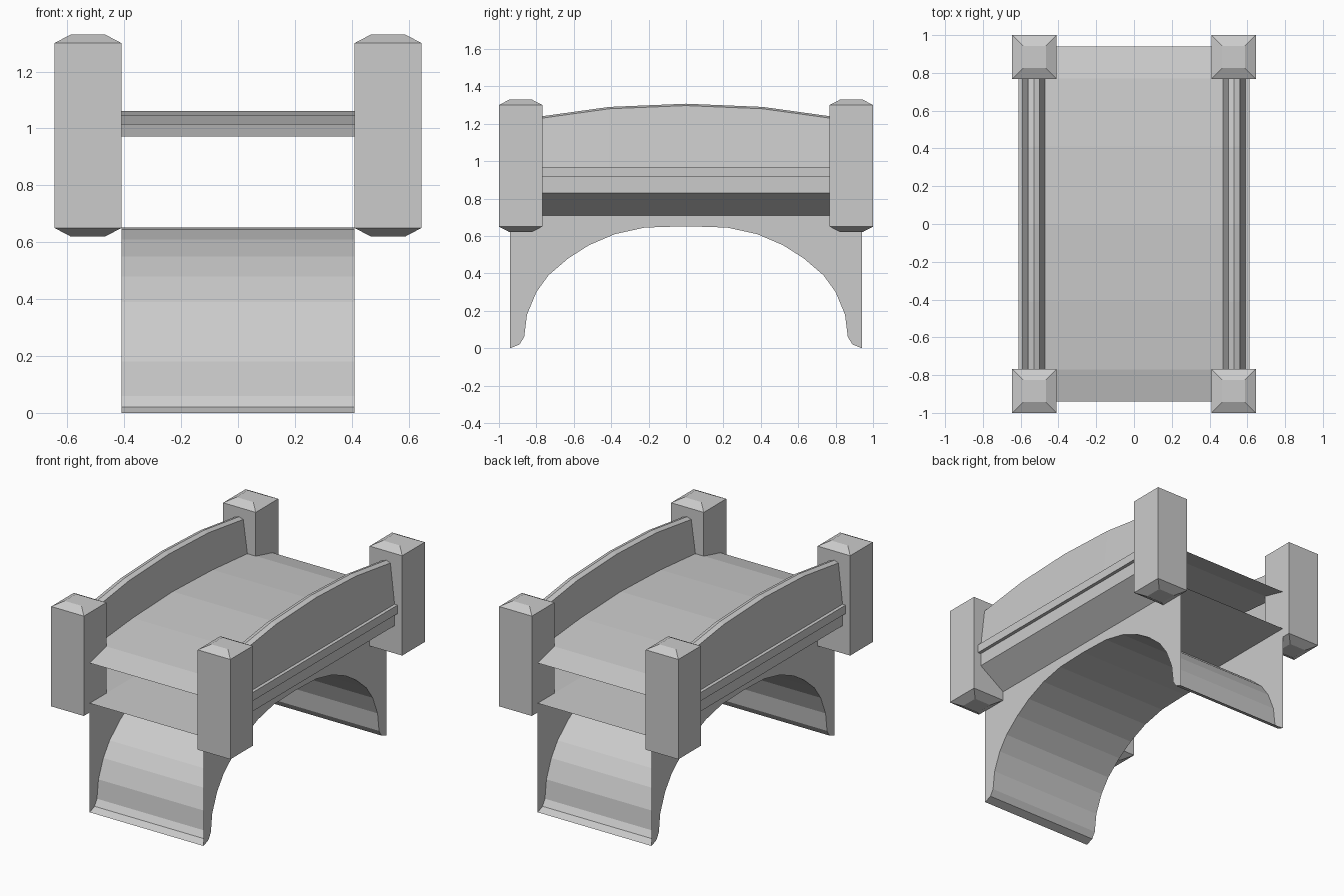
import bpy
import bmesh
from mathutils import Vector

if "Cube" in bpy.data.objects:
    bpy.data.objects.remove(bpy.data.objects["Cube"], do_unlink=True)

# Single stone colour
stone = bpy.data.materials.new("grey_stone")
stone.use_nodes = True
COLOUR = (0.6, 0.6, 0.6, 1)
stone.diffuse_color = COLOUR
stone.node_tree.nodes["Principled BSDF"].inputs["Base Color"].default_value = COLOUR

HALF = 0.41       # half width of the arch
SPRING = 0.71     # top of the side walls
END = 0.94        # half length of the arch


def finish(name, bm, mirror=(False, False)):
    mesh = bpy.data.meshes.new(name)
    bm.to_mesh(mesh)
    bm.free()
    mesh.materials.append(stone)
    obj = bpy.data.objects.new(name, mesh)
    bpy.context.collection.objects.link(obj)
    if any(mirror):
        mod = obj.modifiers.new("mirror", 'MIRROR')
        mod.use_axis = (mirror[0], mirror[1], False)
        mod.use_mirror_merge = False
    return obj


def loft(name, rows, facing, mirror=(False, False), closed=False):
    """Join rows of points with quads, turned towards the facing direction."""
    bm = bmesh.new()
    grid = [[bm.verts.new(p) for p in row] for row in rows]
    for a, b in zip(grid, grid[1:]):
        for i in range(len(a) - 1):
            bm.faces.new((a[i], a[i + 1], b[i + 1], b[i]))
    if closed:
        bm.faces.new(grid[0])
        bm.faces.new(grid[-1])
        bmesh.ops.recalc_face_normals(bm, faces=bm.faces)
    bm.normal_update()
    total = sum((f.normal * f.calc_area() for f in bm.faces), Vector())
    if not closed and total.dot(Vector(facing)) < 0:
        bmesh.ops.reverse_faces(bm, faces=bm.faces)
    return finish(name, bm, mirror)


def both_ways(half):
    """Complete a (y, z) path that ends on the centre line."""
    return half + [(-y, z) for y, z in reversed(half[:-1])]


def sheet(name, path, half_width, facing):
    return loft(name, [[(x, y, z) for y, z in path]
                       for x in (-half_width, half_width)], facing)


# Arch underside, with flared feet
arch = both_ways([(-END, 0), (-0.89, 0.02), (-0.865, 0.06), (-0.85, 0.18),
                  (-0.8, 0.3), (-0.735, 0.39), (-0.63, 0.48), (-0.52, 0.55),
                  (-0.38, 0.61), (-0.22, 0.645), (0, 0.652)])
sheet("arch_underside", arch, HALF, (0, 0, -1))

# Side walls above the arch
loft("side_walls", [[(HALF, y, z) for y, z in arch],
                    [(HALF, y, SPRING) for y, z in arch]],
     (1, 0, 0), (True, False))

# Flat slab over the arch
sheet("arch_top", [(-END, SPRING), (END, SPRING)], HALF, (0, 0, 1))

# Humped walkway
deck = both_ways([(-END, 0.972), (-0.77, 1.015), (-0.41, 1.047), (0, 1.062)])
sheet("deck", deck, 0.47, (0, 0, 1))

# Parapets with ridged top, outer ledge and sloped base
rail = both_ways([(-0.77, 1.24), (-0.41, 1.29), (0, 1.307)])
sections = []
for (y, top), (_, floor) in zip(rail, deck[1:-1]):
    shape = [(0.47, floor), (0.5, top - 0.01), (0.53, top), (0.56, top - 0.01),
             (0.59, 0.97), (0.612, 0.97), (0.612, 0.915), (0.59, 0.915),
             (0.59, 0.83), (HALF, SPRING)]
    sections.append([(x, y, z) for x, z in shape])
loft("parapets", sections, (1, 0, 0), (True, False))

# Corner posts, tapered at both ends
bm = bmesh.new()
rings = []
for z, inset in ((0.62, 0.057), (0.65, 0), (1.3, 0), (1.33, 0.057)):
    x0, x1 = HALF + inset, 0.645 - inset
    y0, y1 = 0.768 + inset, 1 - inset
    rings.append([bm.verts.new((x, y, z))
                  for x, y in ((x0, y0), (x1, y0), (x1, y1), (x0, y1))])
for low, high in zip(rings, rings[1:]):
    for i in range(4):
        j = (i + 1) % 4
        bm.faces.new((low[i], low[j], high[j], high[i]))
bm.faces.new(rings[0][::-1])
bm.faces.new(rings[-1])
finish("corner_posts", bm, (True, True))
